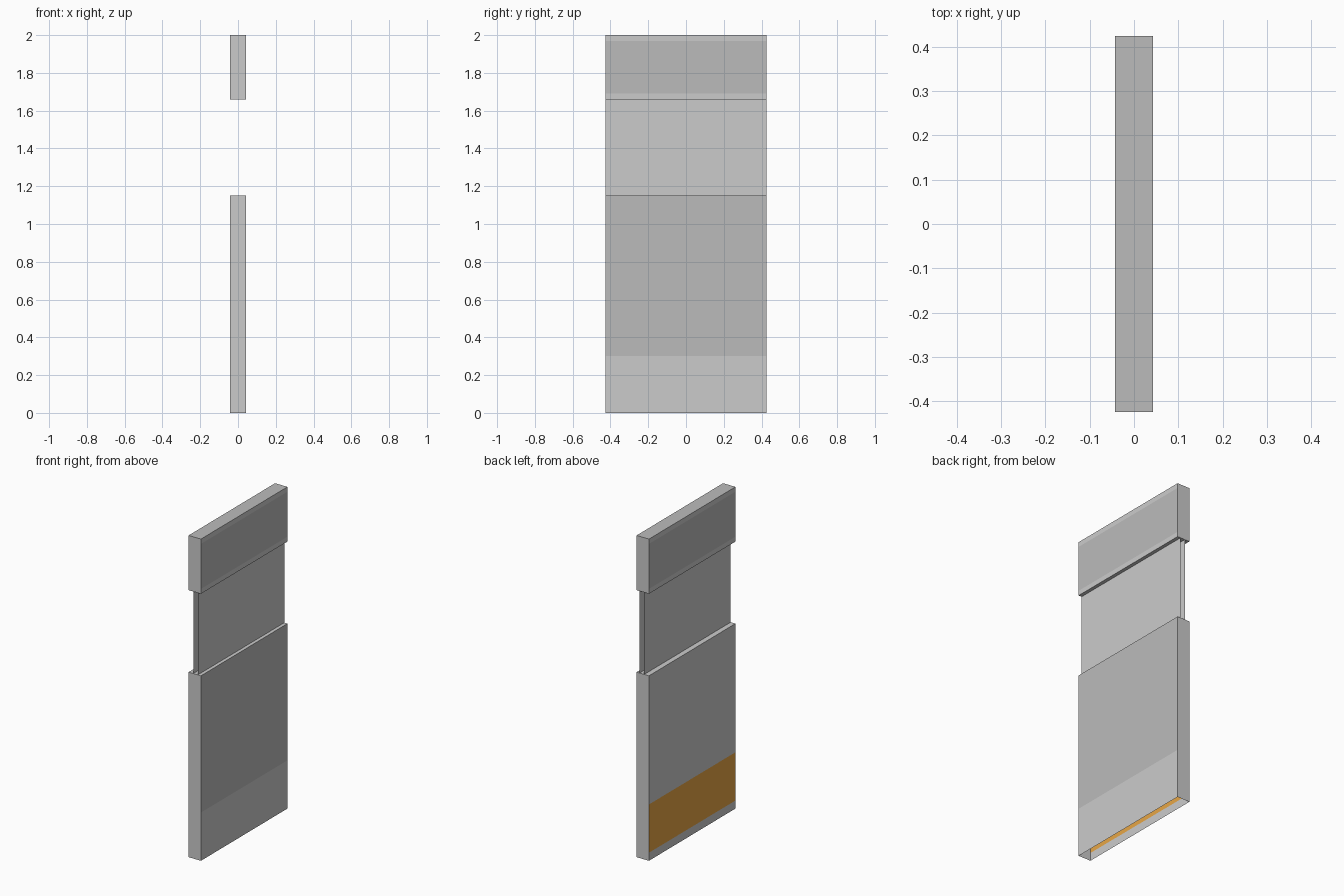
import bpy

if "Cube" in bpy.data.objects:
    bpy.data.objects.remove(bpy.data.objects["Cube"])

HX, HY = 0.0425, 0.425          # half thickness, half width
Z_SILL, Z_HEAD, Z_TOP = 1.15, 1.66, 2.0


def material(name, color):
    m = bpy.data.materials.new(name)
    m.diffuse_color = color
    m.use_nodes = True
    m.node_tree.nodes["Principled BSDF"].inputs["Base Color"].default_value = m.diffuse_color
    return m


dark = material("dark_grey", (0.5, 0.5, 0.5, 1))
orange = material("orange", (0.8, 0.38, 0.06, 1))


def add_mesh(name, quads, mat=None):
    verts = [v for q in quads for v in q]
    faces = [tuple(range(i * 4, i * 4 + 4)) for i in range(len(quads))]
    me = bpy.data.meshes.new(name)
    me.from_pydata(verts, [], faces)
    if mat:
        me.materials.append(mat)
    ob = bpy.data.objects.new(name, me)
    bpy.context.collection.objects.link(ob)
    return ob


def side(x, z0, z1, outward):
    """Upright sheet across the full width; outward is +1 or -1 along x."""
    q = [(x, -HY, z0), (x, HY, z0), (x, HY, z1), (x, -HY, z1)]
    return q if outward > 0 else q[::-1]


def end(y, z0, z1):
    q = [(-HX, y, z0), (HX, y, z0), (HX, y, z1), (-HX, y, z1)]
    return q if y < 0 else q[::-1]


def level(z, up):
    q = [(-HX, -HY, z), (HX, -HY, z), (HX, HY, z), (-HX, HY, z)]
    return q if up else q[::-1]


# Lower panel: hollow, open at the bottom
add_mesh("lower_shell", [
    end(-HY, 0, Z_SILL), end(HY, 0, Z_SILL), level(Z_SILL, True),
    side(HX, 0, 0.30, 1),
    side(-HX, 0, 0.05, -1), side(-HX, 0.35, Z_SILL, -1)])
add_mesh("lower_panel_face", [side(HX, 0.30, Z_SILL, 1)], dark)
add_mesh("orange_band", [side(-HX, 0.05, 0.35, -1)], orange)

# Window: two open-ended glass sheets, set slightly off centre
add_mesh("window_panes", [side(0.021, Z_SILL, Z_HEAD, 1),
                          side(-0.010, Z_SILL, Z_HEAD, -1)])

# Upper panel: light edge strips, dark faces and cap
strips = [side(s * HX, a, b, s) for s in (1, -1)
          for a, b in ((Z_HEAD, 1.69), (1.97, Z_TOP))]
add_mesh("upper_shell", strips + [end(-HY, Z_HEAD, Z_TOP), end(HY, Z_HEAD, Z_TOP),
                                  level(Z_HEAD, False)])
add_mesh("upper_panel_faces", [side(s * HX, 1.69, 1.97, s) for s in (1, -1)], dark)
add_mesh("top_cap", [level(Z_TOP, True)], dark)
